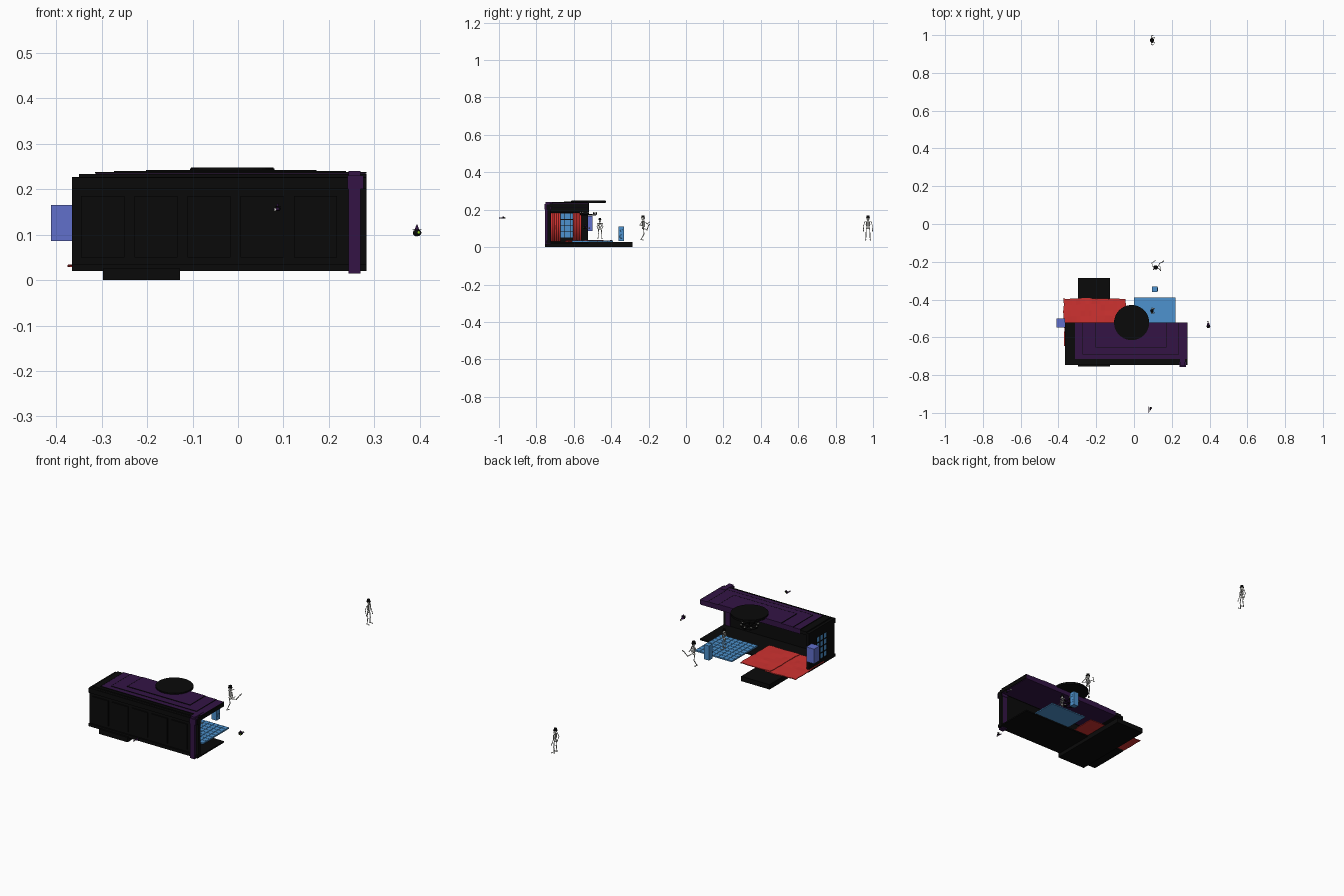
import bpy, bmesh, math, random
from mathutils import Vector, Matrix

if "Cube" in bpy.data.objects:
    bpy.data.objects.remove(bpy.data.objects["Cube"])

random.seed(3)
COL = {'black': (.003, .003, .003), 'purple': (.033, .007, .06), 'red': (.62, .032, .03),
       'blue': (.075, .29, .62), 'indigo': (.12, .16, .6), 'bone': (.65, .65, .6),
       'green': (.3, .7, .02)}
MATS = {}
for key, c in COL.items():
    MATS[key] = bpy.data.materials.new(key)
    MATS[key].diffuse_color = (*c, 1)


def finish(name, bm, mat, smooth=False):
    me = bpy.data.meshes.new(name)
    for f in bm.faces:
        f.smooth = smooth
    bm.to_mesh(me)
    bm.free()
    ob = bpy.data.objects.new(name, me)
    bpy.context.collection.objects.link(ob)
    me.materials.append(MATS[mat])
    return ob


def add_box(bm, x0, x1, y0, y1, z0, z1):
    m = Matrix.Translation(((x0+x1)/2, (y0+y1)/2, (z0+z1)/2)) @ Matrix.Diagonal((x1-x0, y1-y0, z1-z0, 1))
    bmesh.ops.create_cube(bm, size=1, matrix=m)


def boxes(name, mat, *dims):
    bm = bmesh.new()
    for d in dims:
        add_box(bm, *d)
    return finish(name, bm, mat)


def limb(bm, a, b, r, r2=None, seg=6):
    a, b = Vector(a), Vector(b)
    d = b - a
    m = Matrix.Translation((a+b)/2) @ d.to_track_quat('Z', 'Y').to_matrix().to_4x4()
    bmesh.ops.create_cone(bm, cap_ends=True, segments=seg, radius1=r, radius2=r if r2 is None else r2,
                          depth=d.length, matrix=m)


def ball(bm, c, r, scale=(1, 1, 1)):
    m = Matrix.Translation(c) @ Matrix.Diagonal((*scale, 1))
    bmesh.ops.create_uvsphere(bm, u_segments=12, v_segments=8, radius=r, matrix=m)


# Floor and the platform running under it
boxes('room_floor', 'black', (-.365, .283, -.742, -.522, .02, .027))
boxes('platform', 'black', (-.297, -.128, -.755, -.285, 0, .026))

# Front wall with raised panels
panels = []
for i in range(5):
    x = -.345 + i * .117
    panels.append((x, x+.095, -.745, -.738, .05, .185))
boxes('front_wall', 'black', (-.365, .283, -.74, -.724, .02, .222),
      (-.365, .283, -.746, -.738, .02, .036), (-.365, .283, -.746, -.738, .2, .226), *panels)

# Left wall around a window opening
W0, W1, Z0, Z1 = -.68, -.59, .05, .18
boxes('left_wall', 'black', (-.365, -.349, -.735, W0, .02, .222), (-.365, -.349, W1, -.524, .02, .222),
      (-.365, -.349, W0, W1, .02, Z0), (-.365, -.349, W0, W1, Z1, .222))
boxes('window_glass', 'blue', (-.36, -.354, W0, W1, Z0, Z1))
bars = [(-.364, -.35, W0 + .03*i - .0015, W0 + .03*i + .0015, Z0, Z1) for i in range(4)]
bars += [(-.364, -.35, W0, W1, Z0 + .0325*i - .0015, Z0 + .0325*i + .0015) for i in range(5)]
boxes('window_bars', 'black', *bars)

# Pleated curtains either side of the window
for name, y0, y1 in (('curtain_front', -.722, -.672), ('curtain_back', -.602, -.56)):
    bm = bmesh.new()
    for i in range(5):
        y = y0 + (i + .5) * (y1 - y0) / 5
        limb(bm, (-.34, y, .03), (-.34, y, .182), .006, seg=8)
    finish(name, bm, 'red', True)
bm = bmesh.new()
limb(bm, (-.34, -.725, .184), (-.34, -.55, .184), .003, seg=8)
finish('curtain_rail', bm, 'black', True)

# Stepped roof, with purple tiers and black trim lines
boxes('roof_base', 'black', (-.365, .283, -.742, -.522, .215, .227), (-.35, .283, -.73, -.522, .227, .233))
tiers = [(-.312, .28, -.715, -.521, .212, .2375), (-.27, .235, -.688, -.521, .2375, .2395),
         (-.2, .17, -.65, -.521, .2395, .242)]
for i, t in enumerate(tiers):
    boxes('roof_tier_%d' % i, 'purple', t)
    x0, x1, y0, y1, _, z = t
    w = .0025
    boxes('roof_trim_%d' % i, 'black', (x0-w, x1+w, y0-w, y0, z-.003, z+.0005),
          (x0-w, x0, y0, y1, z-.003, z+.0005), (x1, x1+w, y0, y1, z-.003, z+.0005))

# Corner pillar and its curved return onto the roof
boxes('corner_pillar', 'purple', (.243, .27, -.755, -.722, .015, .225), (.243, .27, -.752, -.68, .222, .24))
boxes('pillar_capital', 'purple', (.241, .276, -.757, -.72, .2, .23))

# Round ceiling plate and hanging lamp ring
CX, CY = -.0125, -.522
bm = bmesh.new()
limb(bm, (CX, CY, .236), (CX, CY, .248), .093, seg=48)
bmesh.ops.bevel(bm, geom=[e for e in bm.edges if len(e.link_faces) == 2 and e.calc_face_angle() > 1],
                offset=.002, segments=2, affect='EDGES')
finish('ceiling_plate', bm, 'black')
bm, bulbs = bmesh.new(), bmesh.new()
limb(bm, (CX, CY, .172), (CX, CY, .238), .003)
for i in range(8):
    a, b = math.tau*i/8, math.tau*(i+1)/8
    p, q = [(CX + .042*math.cos(t), CY + .042*math.sin(t), .172) for t in (a, b)]
    limb(bm, (CX, CY, .176), p, .0018)
    limb(bm, p, q, .0018)
    limb(bm, p, (p[0], p[1], .181), .0025, .0045)
    ball(bulbs, (p[0], p[1], .184), .0045)
finish('lamp_ring', bm, 'black')
finish('lamp_bulbs', bulbs, 'bone', True)

# Tiled dance floor
tiles = []
for i in range(8):
    for j in range(8):
        x, y = .001 + i*.0275, -.609 + j*.0275
        tiles.append((x, x+.0255, y, y+.0255, .031, .034))
boxes('dance_floor', 'blue', (0, .22, -.61, -.39, .027, .032), *tiles)

# Rumpled overlapping rugs
def rug(name, x0, x1, y0, y1, z, turn):
    bm = bmesh.new()
    m = Matrix.Translation(((x0+x1)/2, (y0+y1)/2, z)) @ Matrix.Rotation(turn, 4, 'Z') \
        @ Matrix.Diagonal(((x1-x0)/2, (y1-y0)/2, 1, 1))
    bmesh.ops.create_grid(bm, x_segments=8, y_segments=8, size=1, matrix=m)
    for v in bm.verts:
        v.co += Vector([random.uniform(-1, 1) * s for s in (.003, .003, .001)])
    ob = finish(name, bm, 'red')
    ob.modifiers.new('thickness', 'SOLIDIFY').thickness = .004

rug('rug_left', -.372, -.19, -.645, -.395, .033, .02)
rug('rug_right', -.225, -.045, -.64, -.395, .036, -.02)

# Speakers
def speaker(name, mat, d, cone_axis):
    ob = boxes(name, mat, d)
    c = Vector(((d[0]+d[1])/2, (d[2]+d[3])/2, (d[4]+d[5])/2))
    half = (d[1]-d[0])/2 if cone_axis.x else (d[3]-d[2])/2
    bm = bmesh.new()
    h = d[5] - d[4]
    for dz, r in ((-.2, .011), (.22, .007)):
        p = c + Vector((0, 0, h*dz)) + cone_axis*(half - .001)
        limb(bm, p, p + cone_axis*.0018, r, r*.8, 16)
    finish(name + '_cones', bm, mat)

speaker('floor_speaker', 'blue', (.095, .125, -.36, -.331, .033, .111), Vector((1, 0, 0)))
boxes('side_cabinet', 'indigo', (-.411, -.365, -.547, -.5, .086, .165))


# Skeletons: limbs as (side, forward, height) points on a unit-height figure
def skeleton(name, x, y, z, h, turn, arms, legs):
    R = Matrix.Translation((x, y, z)) @ Matrix.Rotation(turn, 4, 'Z') @ Matrix.Scale(h, 4)
    bm = bmesh.new()
    ball(bm, (0, 0, .88), .065, (.85, 1, 1.05))
    add_box(bm, -.035, .035, .0, .06, .79, .83)
    limb(bm, (0, -.01, .5), (0, -.01, .84), .016)
    for i in range(5):
        zr, w = .74 - i*.04, .09 - .007*abs(i - 2)
        pts = [(w*math.cos(t), .015 + .055*math.sin(t), zr - .02*math.sin(t))
               for t in [math.tau*k/10 for k in range(11)]]
        for p, q in zip(pts, pts[1:]):
            limb(bm, p, q, .009, seg=5)
    limb(bm, (-.13, 0, .76), (.13, 0, .76), .012)
    ball(bm, (0, 0, .5), .075, (1.1, .6, .65))
    for chain, r in [(a, .014) for a in arms] + [(l, .018) for l in legs]:
        for p, q in zip(chain, chain[1:]):
            limb(bm, p, q, r, r*.8)
            ball(bm, q, r*1.35)
    bm.transform(R)
    finish(name + '_bones', bm, 'bone', False)
    hat = bmesh.new()
    limb(hat, (0, 0, .915), (0, 0, .925), .085, seg=16)
    limb(hat, (0, 0, .925), (0, 0, 1), .055, .06, 16)
    for s in (-1, 1):
        ball(hat, (s*.025, .052, .885), .016)
    hat.transform(R)
    finish(name + '_hat', hat, 'black')


arms_down = [[(s*.13, 0, .76), (s*.175, -.03, .6), (s*.185, .03, .43), (s*.18, .05, .37)] for s in (-1, 1)]
arms_in = [[(s*.12, 0, .76), (s*.145, .0, .6), (s*.12, .1, .52)] for s in (-1, 1)]
legs_down = [[(s*.065, 0, .49), (s*.08, .02, .26), (s*.09, -.01, .03), (s*.1, .09, .015)] for s in (-1, 1)]
arms_run = [[(-.12, 0, .76), (-.2, .12, .66), (-.1, .25, .74)], [(.12, 0, .76), (.22, -.06, .62), (.14, .1, .56)]]
legs_run = [[(-.06, 0, .49), (-.05, .03, .26), (-.06, -.1, .03), (-.06, -.01, .015)],
            [(.06, 0, .49), (.1, .2, .42), (.2, .3, .6), (.22, .34, .64)]]
skeleton('standing_skeleton', .095, .973, .036, .132, -math.pi/2, arms_down, legs_down)
skeleton('floor_skeleton', .095, -.46, .045, .11, -math.pi/2, arms_in, legs_down)
skeleton('dancing_skeleton', .115, -.23, .036, .134, -.3, arms_run, legs_run)


# Small flying witches
def witch(name, x, y, z, s, turn):
    R = Matrix.Translation((x, y, z)) @ Matrix.Rotation(turn, 4, 'Z') @ Matrix.Scale(s, 4)
    parts = {k: bmesh.new() for k in ('black', 'purple', 'green', 'bone')}
    ball(parts['black'], (0, 0, 0), .4, (1, .8, .8))
    limb(parts['black'], (0, 0, .25), (0, 0, .3), .42, seg=12)
    limb(parts['purple'], (0, .2, .3), (.0, 0, .78), .22, .02, 10)
    ball(parts['purple'], (0, .35, -.05), .32, (1, 1.2, .7))
    ball(parts['green'], (.12, -.28, .02), .14)
    limb(parts['bone'], (0, .3, -.15), (0, 1, -.1), .05)
    limb(parts['bone'], (0, .85, -.1), (0, 1.2, -.1), .06, .22, 8)
    for k, bm in parts.items():
        bm.transform(R)
        finish(name + '_' + k, bm, k)


witch('side_witch', .394, -.542, .104, .024, .1)
witch('front_witch', .088, -.975, .157, .016, math.pi - .35)
boxes('front_witch_broom', 'purple', (.077, .08, -1.0, -.965, .154, .157))

for m in bpy.data.materials:
    if m.users and not m.is_grease_pencil:
        m.use_nodes = True
        m.node_tree.nodes["Principled BSDF"].inputs["Base Color"].default_value = m.diffuse_color
